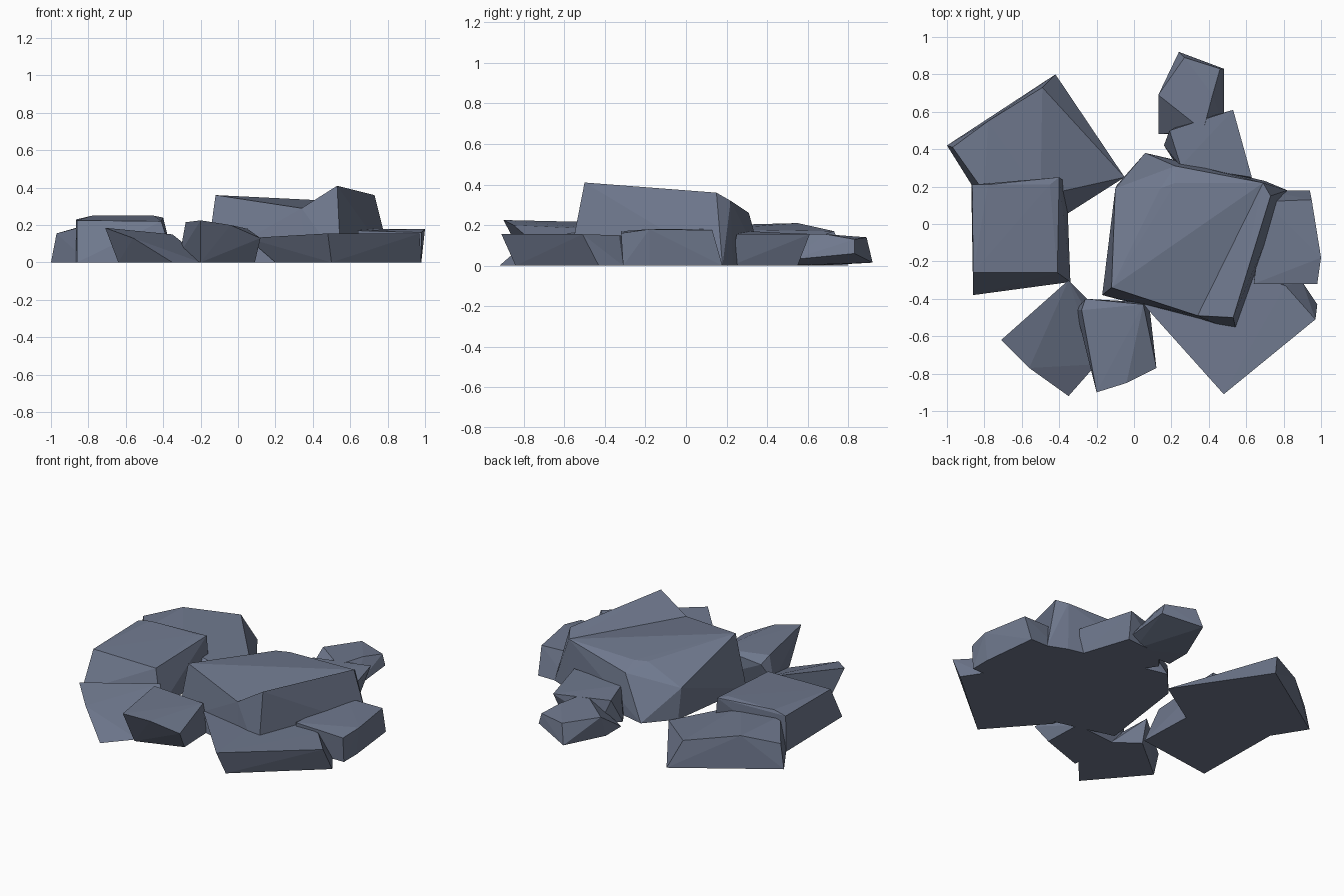
import bpy, bmesh

slate = bpy.data.materials.new("slate_stone")
slate.diffuse_color = (0.16, 0.19, 0.27, 1)


def rock(name, top, base, chunks=None):
    """Faceted stone: hull of top corners and ground corners.
    chunks lists (top indices, base indices) for stones with a valley."""
    bm = bmesh.new()
    chunks = chunks or [(range(len(top)), range(len(base)))]
    for ti, bi in chunks:
        pts = [top[i] for i in ti] + [(*base[i], 0)[:3] for i in bi]
        vs = [bm.verts.new(p) for p in pts]
        res = bmesh.ops.convex_hull(bm, input=vs)
        junk = {v for v in res["geom_interior"] + res["geom_unused"]
                if isinstance(v, bmesh.types.BMVert) and v.is_valid and not v.link_faces}
        bmesh.ops.delete(bm, geom=list(junk), context='VERTS')
    bmesh.ops.recalc_face_normals(bm, faces=bm.faces)
    me = bpy.data.meshes.new(name)
    bm.to_mesh(me)
    bm.free()
    me.materials.append(slate)
    bpy.context.collection.objects.link(bpy.data.objects.new(name, me))


# Large central boulder, two chunks meeting in a valley
rock("central_boulder",
     [(-.12, -.34, .36), (.34, -.49, .29), (.53, -.50, .41), (.73, .15, .36),
      (.69, .22, .32), (.22, .22, .31), (.14, .19, .31), (-.10, .19, .20), (.22, .31, .26)],
     [(-.17, -.38), (.36, -.52), (.55, -.58), (.82, .18), (.70, .23), (.06, .38), (-.09, .21)],
     [((0, 1, 4, 5, 6, 7, 8), (0, 1, 4, 5, 6)), ((1, 2, 3, 4), (1, 2, 3, 4))])

# Back left slab
rock("back_left_slab",
     [(-.97, .41, .155), (-.78, .55, .21), (-.49, .73, .17), (-.50, .15, .18), (-.80, .17, .20)],
     [(-1, .42), (-.42, .80), (-.05, .25), (-.38, .04), (-.80, .10)])

# Left block
rock("left_block",
     [(-.86, -.26, .225), (-.57, -.265, .20), (-.41, -.26, .22), (-.40, .25, .24),
      (-.45, .21, .25), (-.78, .21, .25), (-.865, .21, .23)],
     [(-.86, -.38), (-.34, -.31), (-.36, .22), (-.87, .21)])

# Front left pair
rock("front_left_wedge",
     [(-.71, -.62, .185), (-.35, -.30, .15), (-.56, -.77, .13), (-.25, -.47, .07)],
     [(-.35, -.92), (-.20, -.75), (-.20, -.45), (-.35, -.34), (-.64, -.58)])
rock("front_block",
     [(-.28, -.46, .215), (-.20, -.90, .225), (-.04, -.85, .20), (.12, -.77, .13),
      (.05, -.43, .18), (-.26, -.40, .17)],
     [(-.20, -.78), (.09, -.68), (.08, -.42), (-.25, -.45), (-.31, -.46, .05)])

# Front right slab
rock("front_right_slab",
     [(.05, -.43, .13), (.48, -.91, .155), (.97, -.51, .155), (.81, -.33, .15), (.40, -.20, .14)],
     [(.20, -.50), (.50, -.84), (.98, -.43), (.90, -.31), (.40, -.20)])

# Right slab
rock("right_slab",
     [(.64, -.32, .17), (.98, -.32, .16), (1, -.18, .18), (.95, .13, .175), (.70, .12, .18)],
     [(.66, -.31), (.98, -.31), (.98, -.18), (.94, .18), (.70, .18)])

# Back pair
rock("back_slab",
     [(.19, .50, .16), (.53, .61, .155), (.63, .25, .155), (.25, .31, .17)],
     [(.16, .42), (.25, .53), (.50, .55), (.61, .22), (.25, .28)])
rock("back_stone",
     [(.27, .89, .14), (.46, .83, .13), (.42, .69, .155), (.37, .50, .16), (.13, .69, .14)],
     [(.13, .48), (.13, .64), (.24, .92, .015), (.48, .83, .06), (.48, .52, .03), (.40, .48)])
